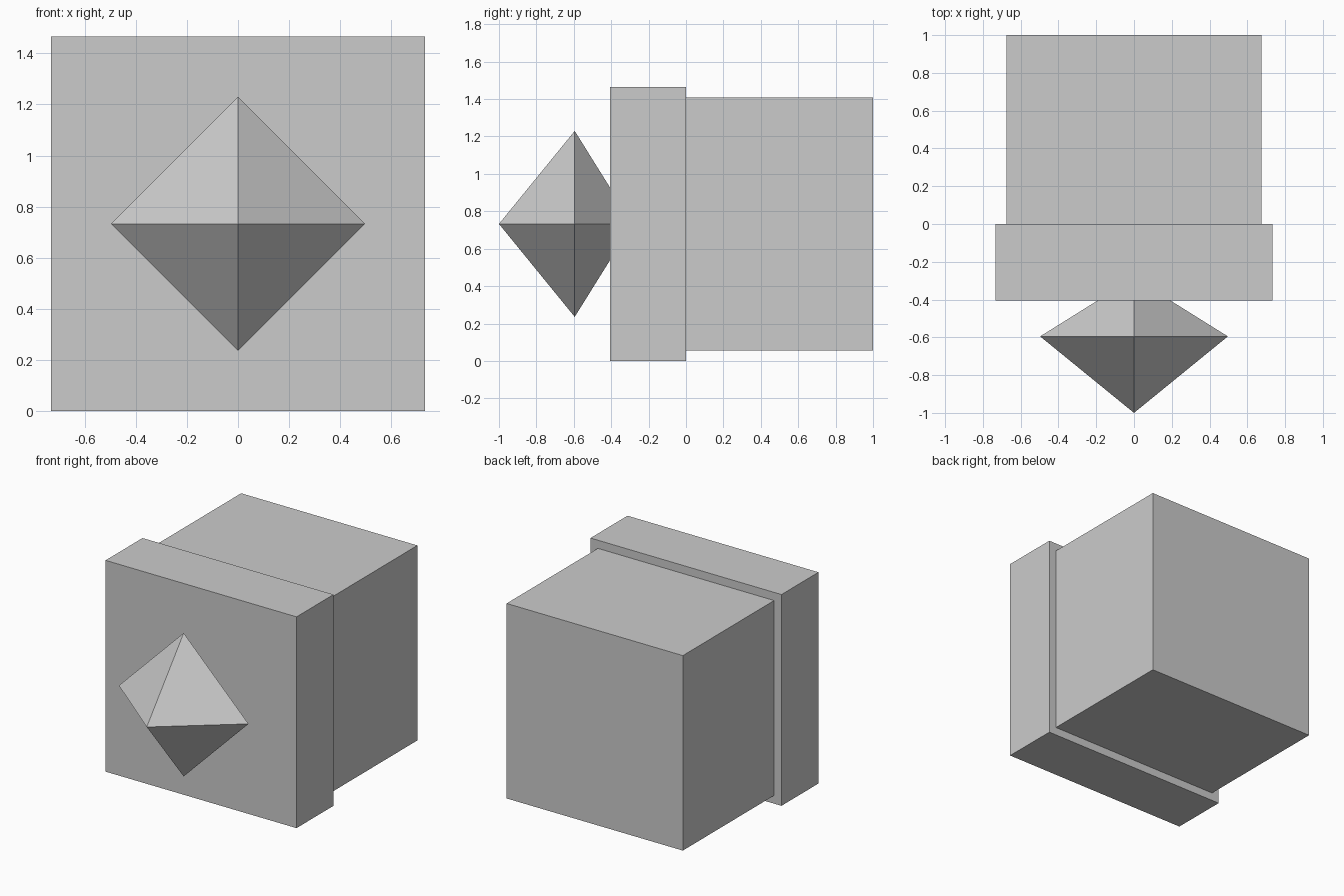
import bpy, bmesh

if "Cube" in bpy.data.objects:
    bpy.data.objects.remove(bpy.data.objects["Cube"])

MID_Z = 0.7325


def add_object(name, bm):
    bmesh.ops.recalc_face_normals(bm, faces=bm.faces)
    mesh = bpy.data.meshes.new(name)
    bm.to_mesh(mesh)
    bm.free()
    obj = bpy.data.objects.new(name, mesh)
    bpy.context.collection.objects.link(obj)
    return obj


def square_block(name, half, y0, y1):
    """Square block centred on the common axis, running from y0 to y1."""
    bm = bmesh.new()
    bmesh.ops.create_cube(bm, size=1)
    for v in bm.verts:
        v.co = (v.co.x * 2 * half,
                (y0 + y1) / 2 + v.co.y * (y1 - y0),
                MID_Z + v.co.z * 2 * half)
    return add_object(name, bm)


def double_pyramid(name, half, y_front, y_ring, y_back):
    """Four-sided diamond with its tips along the y axis."""
    bm = bmesh.new()
    ring = [bm.verts.new((x * half, y_ring, MID_Z + z * half))
            for x, z in ((1, 0), (0, 1), (-1, 0), (0, -1))]
    for y in (y_front, y_back):
        tip = bm.verts.new((0, y, MID_Z))
        for i in range(4):
            bm.faces.new((ring[i], ring[(i + 1) % 4], tip))
    return add_object(name, bm)


# Main body and wider front plate
square_block("rear_body", 0.676, 0.0, 1.0)
square_block("front_plate", 0.7325, -0.405, 0.0)

# Faceted knob, partly sunk into the plate
double_pyramid("diamond_knob", 0.497, -1.0, -0.595, -0.285)
